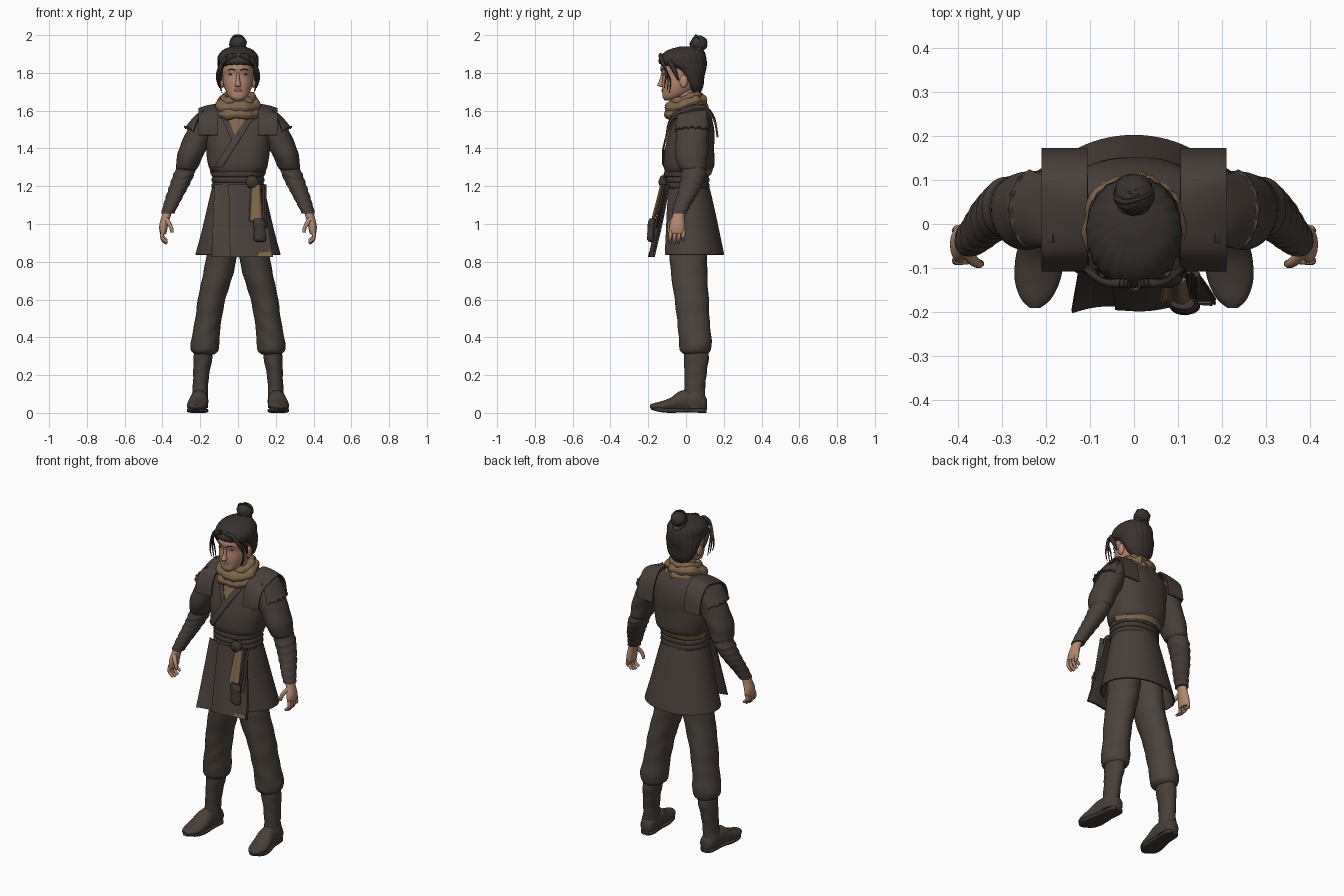
import bpy, bmesh, math
from mathutils import Vector, noise


def material(name, rgb):
    m = bpy.data.materials.new(name)
    m.diffuse_color = (*rgb, 1)
    return m


CLOTH = material("dark brown cloth", (0.066, 0.050, 0.042))
TROUSER = material("trouser brown", (0.070, 0.054, 0.044))
BOOT = material("boot leather", (0.064, 0.049, 0.040))
BELT = material("belt brown", (0.052, 0.040, 0.034))
TAN = material("tan linen", (0.21, 0.13, 0.068))
SKIN = material("skin", (0.46, 0.25, 0.165))
LIP = material("lip", (0.36, 0.15, 0.11))
HAIR = material("dark hair", (0.040, 0.032, 0.028))


def spline(rows, t):
    n = len(rows) - 1
    s = min(max(t, 0) * n, n - 1e-6)
    i = int(s)
    f = s - i
    p = [rows[max(0, min(n, i + k))] for k in (-1, 0, 1, 2)]
    return [.5 * (2*b + (c - a)*f + (2*a - 5*b + 4*c - d)*f*f + (3*b - a - 3*c + d)*f**3)
            for a, b, c, d in zip(*p)]


def lerp(a, b, t):
    return a + (b - a) * t


def grid(name, f, nu, nv, mat, closed=False, cap=False, thick=0, mirror=False):
    """Surface from f(u, v); closed wraps u, cap fills both ends."""
    bm = bmesh.new()
    cols = nu if closed else nu + 1
    vs = [[bm.verts.new(f(i / nu, j / nv)) for i in range(cols)] for j in range(nv + 1)]
    for j in range(nv):
        for i in range(nu):
            k = (i + 1) % cols
            bm.faces.new((vs[j][i], vs[j][k], vs[j + 1][k], vs[j + 1][i]))
    if cap:
        bm.faces.new(vs[0])
        bm.faces.new(vs[-1])
    bmesh.ops.recalc_face_normals(bm, faces=bm.faces[:])
    if thick:
        bmesh.ops.solidify(bm, geom=bm.faces[:], thickness=thick)
        bmesh.ops.recalc_face_normals(bm, faces=bm.faces[:])
    for face in bm.faces:
        face.smooth = True
    for e in bm.edges:
        if len(e.link_faces) == 2 and e.calc_face_angle(0) > math.radians(45):
            e.smooth = False
    me = bpy.data.meshes.new(name)
    bm.to_mesh(me)
    bm.free()
    me.materials.append(mat)
    ob = bpy.data.objects.new(name, me)
    bpy.context.collection.objects.link(ob)
    if mirror:
        ob.modifiers.new("mirror", 'MIRROR').use_mirror_merge = False
    return ob


def loft(name, rows, mat, n=32, power=2, wrinkle=0, freq=70, swirl=2, axis='z',
         floor=0, arc=None, thick=0, mirror=False, strands=0):
    """Rows are (height, centre a, centre b, radius a, radius b)."""
    a0, a1 = arc or (0, 360)

    def f(u, v):
        h, ca, cb, ra, rb = spline(rows, v)
        a = math.radians(lerp(a0, a1, u))
        c, s = math.cos(a), math.sin(a)
        k = 1 + wrinkle * math.sin(freq * h + swirl * math.cos(a + .6) + 1.3 * math.sin(2*a + 9*h))
        k += strands * math.sin(20 * a + 25 * h)
        x = ca + ra * k * math.copysign(abs(c) ** (2 / power), c)
        y = cb + rb * k * math.copysign(abs(s) ** (2 / power), s)
        return (x, y, h) if axis == 'z' else (x, h, max(floor, y))
    return grid(name, f, n, (len(rows) - 1) * 5, mat, arc is None, arc is None, thick, mirror)


def tube(name, pts, r, mat, tip=.3, mirror=False, n=8):
    def f(u, v):
        p = Vector(spline(pts, v))
        d = Vector(spline(pts, v + .02)) - Vector(spline(pts, v - .02))
        q = d.to_track_quat('Z', 'Y')
        rad = r * lerp(1, tip, v)
        a = u * math.tau
        return p + q @ Vector((rad * math.cos(a), rad * math.sin(a), 0))
    return grid(name, f, n, len(pts) * 4, mat, True, True, mirror=mirror)


def ball(name, c, r, mat, mirror=False, bump=0):
    def f(u, v):
        a, b = u * math.tau, lerp(.02, .98, v) * math.pi
        d = Vector((math.cos(a) * math.sin(b), math.sin(a) * math.sin(b), math.cos(b)))
        d *= 1 + bump * math.sin(5 * a + 6 * b)
        return [c[i] + r[i] * d[i] for i in range(3)]
    return grid(name, f, 24, 14, mat, True, True, mirror=mirror)


def wrap(name, c, R, r, mat, tilt):
    """Crumpled, tilted cloth ring."""
    def f(u, v):
        a, b = u * math.tau, v * math.tau
        k = r * (1 + .5 * noise.noise(Vector((math.cos(a) * 3, math.sin(a) * 3, c[2] * 40))))
        q = R + k * math.cos(b)
        x, y, z = q * math.cos(a), q * math.sin(a), k * 1.05 * math.sin(b)
        return (c[0] + x * 1.05, c[1] + y, c[2] + z + tilt * y + .006 * math.sin(3 * a))
    return grid(name, f, 40, 14, mat, True)


# Head, features, neck
loft("head", [(1.655, 0, -.088, .022, .025), (1.67, 0, -.076, .045, .047), (1.70, 0, -.048, .064, .078),
              (1.74, 0, -.028, .077, .10), (1.785, 0, -.02, .081, .105), (1.83, 0, -.018, .083, .117),
              (1.90, 0, -.015, .06, .09)], SKIN, power=2.2)
loft("nose", [(1.725, 0, -.125, .012, .008), (1.735, 0, -.128, .017, .024), (1.76, 0, -.12, .011, .021),
              (1.80, 0, -.118, .008, .012)], SKIN, n=16)
ball("lips", (0, -.124, 1.708), (.022, .007, .008), LIP)
ball("ear", (.083, -.012, 1.755), (.013, .022, .034), SKIN, True)
ball("eye", (.034, -.116, 1.793), (.016, .004, .004), HAIR, True)
tube("eyebrow", [(.014, -.132, 1.813), (.035, -.126, 1.82), (.055, -.112, 1.814)], .004, HAIR, .5, True)
loft("neck", [(1.56, 0, .02, .062, .06), (1.65, 0, .005, .052, .055), (1.73, 0, .0, .052, .06)], SKIN)

# Hair: cap, bun and loose locks
loft("hair_cap", [(1.695, 0, .052, .045, .025), (1.73, 0, .047, .078, .045), (1.78, 0, .035, .096, .062),
                  (1.82, 0, .018, .103, .088), (1.85, 0, -.016, .108, .125), (1.89, 0, -.014, .105, .118),
                  (1.922, 0, -.005, .078, .088), (1.94, 0, .01, .035, .04)], HAIR, n=120, strands=.012)
ball("hair_bun", (0, .068, 1.955), (.046, .046, .042), HAIR, bump=.05)
wrap("bun_tie", (0, .06, 1.925), .03, .012, BELT, -.5)
tube("bun_loop", [(-.04, .06, 1.96), (-.02, .05, 1.995), (.02, .06, 1.995), (.045, .075, 1.965)], .008, HAIR)
for i, (x, d) in enumerate(((.02, 0), (.03, .014), (.012, -.012))):
    tube(f"side_lock_{i}", [(x, -.135, 1.895), (.07, -.13, 1.87 + d / 2), (.1 + d / 2, -.105, 1.81),
                            (.104 + d / 2, -.095 - d, 1.76), (.09 + d / 2, -.1 - d, 1.705 + d)],
         .011, HAIR, .15, True)
tube("temple_hair", [(.085, -.085, 1.86), (.094, -.06, 1.81), (.09, -.04, 1.76)], .02, HAIR, .2, True)

# Scarf
for i, (z, y, R, r) in enumerate(((1.665, .005, .07, .021), (1.635, .0, .085, .026), (1.60, 0, .088, .026))):
    wrap(f"scarf_{i}", (0, y, z), R, r, TAN, .22)

# Jacket body
TORSO = [(1.27, 0, .005, .128, .113), (1.29, 0, .012, .15, .128), (1.32, 0, .015, .16, .135),
         (1.40, 0, .02, .168, .13), (1.48, 0, .03, .17, .12), (1.55, 0, .04, .165, .10),
         (1.60, 0, .045, .13, .075), (1.64, 0, .045, .07, .05)]
loft("jacket_body", TORSO, CLOTH, n=64, power=2.4, wrinkle=.008, freq=45, swirl=3)


def chest_y(x, z):
    for a, b in zip(TORSO, TORSO[1:]):
        if a[0] <= z <= b[0]:
            t = (z - a[0]) / (b[0] - a[0])
            _, _, cy, rx, ry = [lerp(p, q, t) for p, q in zip(a, b)]
            return cy - ry * max(0, 1 - (abs(x) / rx) ** 2.4) ** (1 / 2.4)
    return -.1


def chest_plate(name, z0, z1, bottom, top, off, mat):
    def f(u, v):
        z = lerp(z0, z1, v)
        x = lerp(lerp(bottom[0], top[0], v), lerp(bottom[1], top[1], v), u)
        return (x, chest_y(x, z) - off, z)
    grid(name, f, 8, 16, mat, thick=.007)


chest_plate("undershirt", 1.435, 1.59, (-.004, .006), (-.072, .072), .009, TAN)
chest_plate("under_lapel", 1.425, 1.59, (-.025, -.002), (-.10, -.062), .013, CLOTH)
chest_plate("over_lapel", 1.30, 1.59, (-.13, -.085), (.062, .10), .016, CLOTH)

# Shoulder mantle and scalloped outer flap
SADDLE = [(-.108, 1.47), (-.098, 1.53), (-.068, 1.59), (-.005, 1.62), (.06, 1.635),
          (.11, 1.625), (.155, 1.56), (.172, 1.46)]


def mantle(u, v):
    y, z = spline(SADDLE, v)
    return (.105 + .105 * u, y, z - .025 * u * u * math.sin(math.pi * v))


def flap(u, v):
    s = 2 * u - 1
    b = math.sqrt(max(0, 1 - .9 * s * s))
    z = 1.602 - v * (.12 - .025 * b) + (.014 * abs(math.sin(u * math.pi * 5)) if v > .95 else 0)
    return (.185 + v ** .7 * (.03 + .068 * b), .032 + .092 * s * lerp(.8, 1, v), z)


grid("shoulder_mantle", mantle, 8, 28, CLOTH, thick=.01, mirror=True)
grid("shoulder_flap", flap, 50, 10, CLOTH, thick=.007, mirror=True)

# Sleeves, forearm wraps, hands
loft("upper_sleeve", [(1.595, .165, .045, .035, .05), (1.55, .185, .042, .058, .078), (1.48, .203, .035, .074, .086),
                      (1.40, .238, .03, .074, .088), (1.34, .26, .03, .065, .083), (1.30, .27, .035, .058, .075),
                      (1.285, .27, .037, .046, .06)], CLOTH, wrinkle=.02, freq=60, mirror=True)
loft("forearm_wrap", [(1.32, .268, .04, .045, .055), (1.27, .284, .04, .055, .066), (1.22, .304, .03, .053, .061),
                      (1.16, .33, .008, .047, .054), (1.10, .355, -.02, .04, .045),
                      (1.055, .373, -.036, .035, .039)], CLOTH, wrinkle=.045, freq=170, mirror=True)
loft("hand", [(1.07, .372, -.036, .024, .03), (1.03, .384, -.042, .024, .033), (.99, .394, -.046, .023, .041),
              (.955, .396, -.047, .018, .041), (.945, .395, -.047, .011, .034)], SKIN, n=20, mirror=True)
for i in range(4):
    y = -.08 + .0225 * i
    drop = (.006, 0, .004, .016)[i]
    tube(f"finger_{i}", [(.398, y, .965), (.403, y - .003, .935), (.395, y - .004, .912 + drop),
                         (.376, y - .004, .896 + drop)], .0115, SKIN, .65, True)
tube("thumb", [(.385, -.06, 1.03), (.364, -.083, 1.0), (.352, -.09, .975), (.348, -.09, .955)],
     .014, SKIN, .6, True)

# Belt, knot and hangings
for i in range(3):
    z = 1.188 + .03 * i
    loft(f"belt_band_{i}", [(z, 0, .003, .13, .112), (z + .006, 0, .003, .139, .12),
                            (z + .024, 0, .003, .139, .12), (z + .032, 0, .003, .13, .112)], BELT, n=48, power=2.2)
loft("back_belt_lining", [(1.262, 0, .003, .14, .123), (1.29, 0, .006, .145, .131)], TAN, arc=(5, 175), thick=.006)
ball("belt_knot", (.075, -.122, 1.222), (.034, .022, .034), BELT, bump=.08)


def strip(name, x0, x1, z0, z1, y0, y1, mat, spread=0):
    grid(name, lambda u, v: (lerp(x0, x1, u) + spread * v * (u - .5), lerp(y0, y1, v) + .006 * math.sin(u * 7),
                             lerp(z0, z1, v)), 8, 8, mat, thick=.008)


strip("tan_sash_tail", .072, .118, 1.21, 1.015, -.13, -.18, TAN, .02)
strip("dark_sash_tail", .125, .15, 1.21, .98, -.115, -.165, BELT, .01)
loft("tassel", [(.905, .118, -.185, .016, .01), (.92, .116, -.187, .033, .019), (.97, .115, -.185, .03, .018),
                (1.0, .112, -.183, .033, .02), (1.03, .11, -.178, .026, .015)], BELT, n=20, wrinkle=.05, freq=200)

# Tunic skirt: wrap-around back and separate front panel
loft("skirt_back", [(1.21, 0, .005, .134, .115), (1.1, 0, .012, .16, .135), (.96, 0, .022, .193, .155),
                    (.838, 0, .03, .226, .172)], CLOTH, n=60, arc=(-56, 236), thick=.008)


def front_panel(u, v, off=0):
    x = lerp(lerp(-.125, .125, u), lerp(-.14, .185, u), v)
    top = -.118 + 1.6 * x * x
    hem = -.178 - .022 * (1 - u) ** 2 * 1.1 + .006 * math.sin(u * 9)
    return (x, lerp(top, hem, v) - off, lerp(1.21, .826, v))


grid("skirt_front", front_panel, 24, 16, CLOTH, thick=.007)
grid("skirt_overlap", lambda u, v: front_panel(lerp(.3, 1, u), v, .008), 20, 16, CLOTH, thick=.006)
grid("hem_patch", lambda u, v: front_panel(lerp(.76, .98, u), lerp(.945 - .02 * u, .985, v), .013),
     8, 4, TAN, thick=.004)

# Trousers
loft("trouser_leg", [(1.05, .06, .005, .07, .09), (.93, .075, .01, .082, .103), (.83, .087, .013, .081, .1),
                     (.74, .104, .016, .08, .096), (.6, .14, .03, .073, .09), (.5, .156, .038, .07, .086),
                     (.42, .169, .046, .072, .086), (.365, .175, .05, .077, .086), (.328, .175, .05, .071, .08),
                     (.31, .176, .05, .05, .06)], TROUSER, wrinkle=.016, freq=55, swirl=2.5, mirror=True)

# Boots
loft("boot_shaft", [(.36, .176, .052, .045, .06), (.30, .184, .055, .05, .066), (.2, .195, .05, .042, .058),
                    (.12, .2, .045, .041, .055), (.07, .204, .042, .046, .062), (.025, .204, .04, .044, .064)],
     BOOT, wrinkle=.025, freq=80, mirror=True)
loft("boot_foot", [(.11, .2, .045, .018, .028), (.095, .2, .05, .038, .045), (.04, .203, .06, .046, .06),
                   (-.03, .208, .06, .05, .056), (-.08, .214, .044, .055, .037), (-.13, .219, .036, .051, .026),
                   (-.17, .222, .034, .034, .018), (-.19, .224, .034, .012, .009)], BOOT, axis='y',
     floor=.014, mirror=True)
loft("boot_sole", [(.108, .2, .012, .025, .012), (.08, .2, .012, .042, .012), (.0, .205, .013, .045, .01),
                   (-.08, .214, .012, .054, .012), (-.14, .22, .017, .048, .012), (-.185, .223, .026, .016, .009)],
     BELT, power=4, axis='y', mirror=True)
